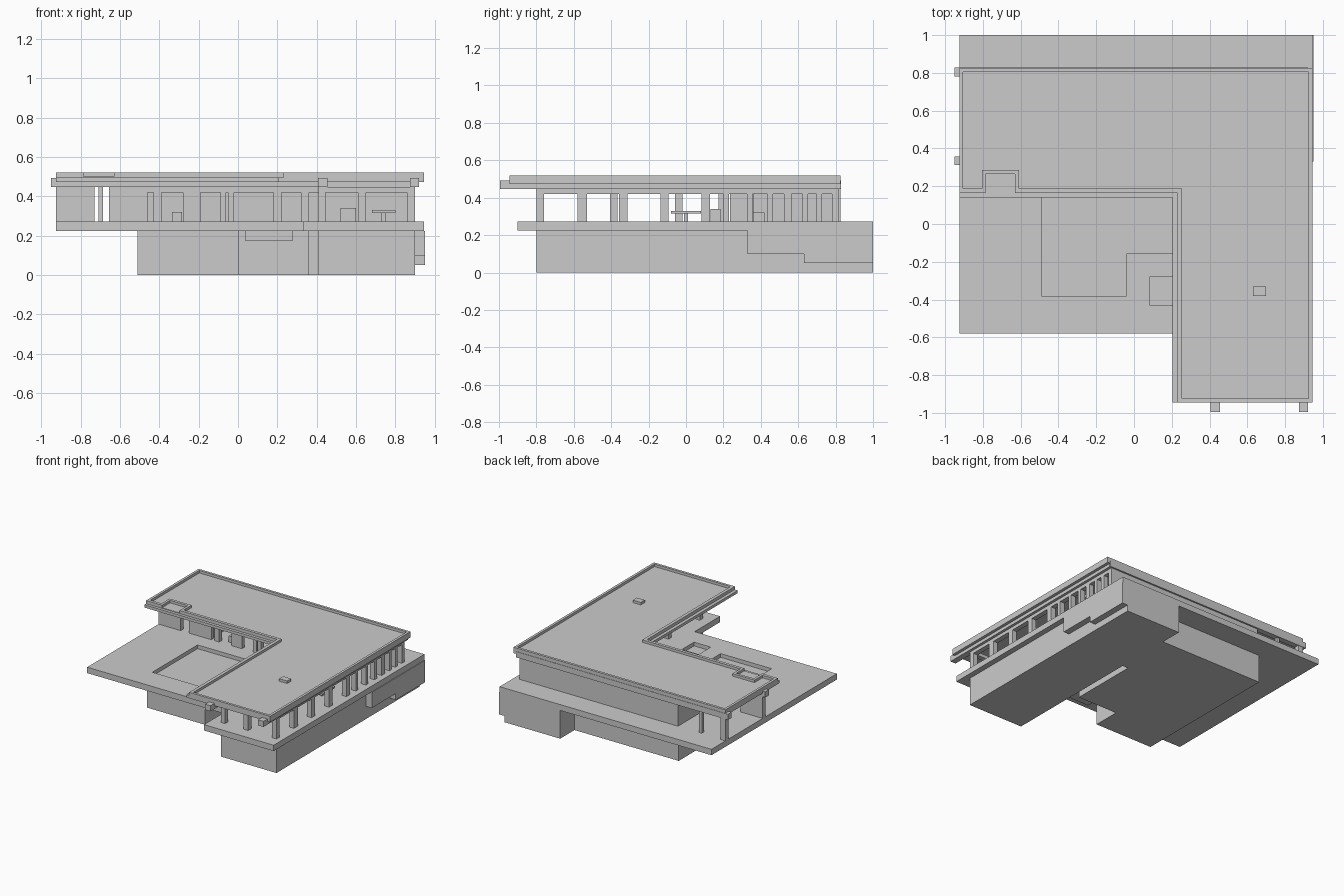
import bpy, bmesh


def finish(bm, name):
    bmesh.ops.recalc_face_normals(bm, faces=bm.faces)
    me = bpy.data.meshes.new(name)
    bm.to_mesh(me)
    bm.free()
    ob = bpy.data.objects.new(name, me)
    bpy.context.collection.objects.link(ob)
    return ob


def prism(name, pts, z0, z1):
    """Extrude a plan outline between two heights."""
    bm = bmesh.new()
    lo = bm.faces.new([bm.verts.new((x, y, z0)) for x, y in pts])
    ext = bmesh.ops.extrude_face_region(bm, geom=[lo])["geom"]
    for v in ext:
        if isinstance(v, bmesh.types.BMVert):
            v.co.z = z1
    return finish(bm, name)


def box(name, x0, x1, y0, y1, z0, z1):
    return prism(name, [(x0, y0), (x1, y0), (x1, y1), (x0, y1)], z0, z1)


def ring(name, outer, inner, z0, z1):
    """Closed band between two matching plan outlines."""
    bm = bmesh.new()
    loops = [[bm.verts.new((x, y, z)) for x, y in pts]
             for pts, z in ((outer, z0), (outer, z1), (inner, z1), (inner, z0))]
    n = len(outer)
    for k in range(4):
        a, b = loops[k], loops[(k + 1) % 4]
        for i in range(n):
            j = (i + 1) % n
            bm.faces.new((a[i], a[j], b[j], b[i]))
    return finish(bm, name)


def cut(target, cutter):
    cutter.hide_render = True
    cutter.hide_viewport = False
    cutter.display_type = 'WIRE'
    mod = target.modifiers.new("cut", 'BOOLEAN')
    mod.operation = 'DIFFERENCE'
    mod.solver = 'EXACT'
    mod.object = cutter
    bpy.context.view_layer.objects.active = target
    bpy.ops.object.modifier_apply(modifier=mod.name)
    bpy.data.objects.remove(cutter)


FLOOR, HEAD, CEIL, ROOF, TOP = 0.272, 0.42, 0.447, 0.50, 0.52

# Lower storey
prism("basement", [(0.41, -0.8), (0.9, -0.8), (0.9, 1), (0.41, 1), (0.41, 0.82),
                   (-0.51, 0.82), (-0.51, -0.42), (0.005, -0.42), (0.005, -0.2),
                   (0.36, -0.2), (0.36, 0.36), (0.41, 0.36)], 0, 0.225)
box("side_ledge_high", 0.9, 0.95, 0.33, 0.63, 0.10, 0.225)
box("side_ledge_low", 0.9, 0.95, 0.63, 1.0, 0.05, 0.225)
box("spa_basin", 0.035, 0.28, -0.48, -0.23, 0.175, 0.225)

# Terrace slab with recessed pool and spa
slab = prism("terrace_slab", [(-0.925, -0.58), (0.33, -0.58), (0.33, -0.9), (0.945, -0.9),
                              (0.945, 1), (-0.925, 1)], 0.225, FLOOR)
cut(slab, prism("pool_cutter", [(-0.49, -0.38), (-0.04, -0.38), (-0.04, -0.155),
                                (0.32, -0.155), (0.32, 0.19), (-0.49, 0.19)], 0.242, 0.4))
cut(slab, box("spa_cutter", 0.083, 0.23, -0.43, -0.28, 0.242, 0.4))

# Solid walls of the upper storey
box("back_wall", -0.5, 0.9, 0.78, 0.815, FLOOR, CEIL)
box("porch_wall", -0.5, -0.47, 0.35, 0.78, FLOOR, CEIL)
box("wing_inner_wall", 0.41, 0.44, 0.235, 0.36, FLOOR, CEIL)
for x0, x1 in ((-0.925, -0.73), (-0.655, -0.46), (-0.28, -0.19), (-0.09, -0.06),
               (-0.05, -0.02), (0.18, 0.22), (0.32, 0.36)):
    box("front_wall_panel", x0, x1, 0.32, 0.355, FLOOR, CEIL)
box("front_wall_header", -0.46, 0.41, 0.32, 0.355, HEAD, CEIL)
box("front_window_post", -0.43, -0.39, 0.32, 0.355, FLOOR, CEIL)
box("low_cabinet", -0.335, -0.285, 0.36, 0.42, FLOOR, 0.32)

# Porch posts
box("porch_corner_post", -0.925, -0.88, 0.785, 0.825, FLOOR, CEIL)
box("porch_slim_post", -0.71, -0.685, 0.79, 0.815, FLOOR, CEIL)

# Colonnade on the right side: wide bays then narrow bays
for y, w in ((-0.78, 0.04), (-0.555, 0.05), (-0.335, 0.045), (-0.115, 0.045), (0.105, 0.045),
             (0.215, 0.03), (0.34, 0.03), (0.45, 0.03), (0.545, 0.04), (0.637, 0.03),
             (0.713, 0.03), (0.797, 0.035)):
    box("right_post", 0.86, 0.9, y - w / 2, y + w / 2, FLOOR, CEIL)
box("right_header", 0.86, 0.9, -0.8, 0.815, HEAD, CEIL)

# Posts of the wing facing the pool and at the front
for y in (-0.78, -0.385, -0.04, 0.195):
    box("left_post", 0.41, 0.445, y - 0.02, y + 0.02, FLOOR, CEIL)
box("left_header", 0.41, 0.445, -0.8, 0.36, HEAD, CEIL)
box("front_middle_post", 0.61, 0.65, -0.8, -0.76, FLOOR, CEIL)
box("front_header", 0.41, 0.9, -0.8, -0.76, HEAD, CEIL)

# Simple furniture inside the wing
box("kitchen_counter", 0.52, 0.6, 0.13, 0.185, FLOOR, 0.34)
box("table_top", 0.68, 0.8, -0.08, 0.08, 0.315, 0.33)
box("table_leg", 0.73, 0.75, -0.01, 0.01, FLOOR, 0.315)

# Roof beams with projecting ends
for x in (0.43, 0.897):
    box("wing_beam", x - 0.024, x + 0.024, -0.995, 0.82, CEIL, 0.492)
for y in (0.335, 0.805):
    box("house_beam", -0.95, 0.92, y - 0.023, y + 0.023, CEIL, 0.492)

# Roof slab with a lip on the courtyard side
prism("roof_slab", [(-0.925, 0.163), (0.23, 0.163), (0.23, -0.945), (0.945, -0.945),
                    (0.945, 0.825), (-0.925, 0.825)], 0.473, ROOF)
prism("roof_lip", [(-0.925, 0.14), (0.205, 0.14), (0.205, -0.945), (0.26, -0.945),
                   (0.26, 0.19), (-0.925, 0.19)], 0.473, 0.495)

# Parapet stepping around the roof recess
outer = [(-0.925, 0.163), (-0.785, 0.163), (-0.785, 0.265), (-0.63, 0.265), (-0.63, 0.163),
         (0.23, 0.163), (0.23, -0.945), (0.945, -0.945), (0.945, 0.825), (-0.925, 0.825)]
inner = [(-0.905, 0.187), (-0.805, 0.187), (-0.805, 0.287), (-0.61, 0.287), (-0.61, 0.187),
         (0.255, 0.187), (0.255, -0.925), (0.925, -0.925), (0.925, 0.805), (-0.905, 0.805)]
ring("parapet", outer, inner, 0.49, TOP)
box("roof_vent", 0.63, 0.70, -0.38, -0.33, ROOF, TOP)
